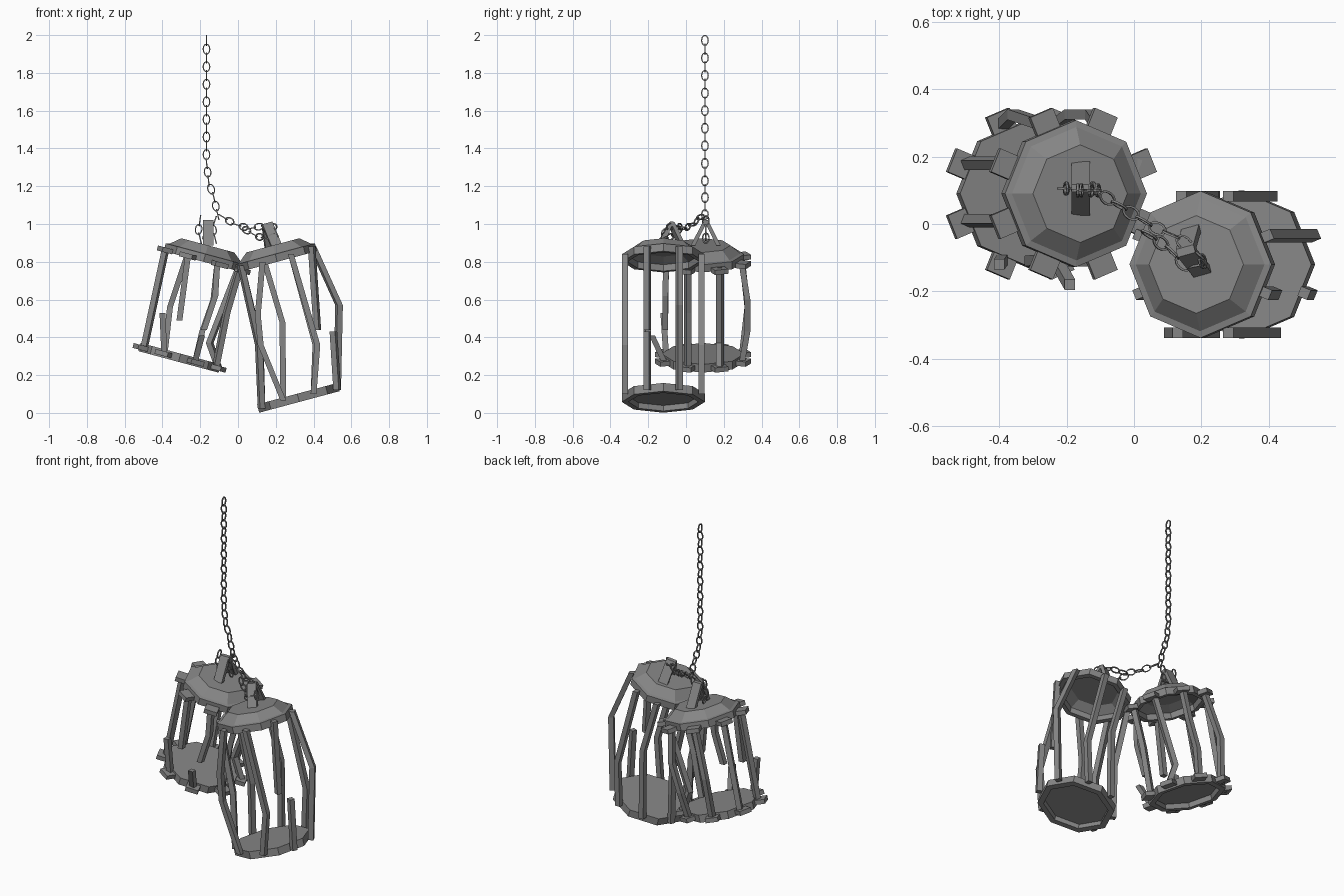
import bpy, bmesh, math
from mathutils import Vector, Matrix

if "Cube" in bpy.data.objects:
    bpy.data.objects.remove(bpy.data.objects["Cube"])

iron = bpy.data.materials.new("grey iron")
iron.diffuse_color = (0.24, 0.24, 0.24, 1)
iron.use_nodes = True
iron.node_tree.nodes["Principled BSDF"].inputs["Base Color"].default_value = iron.diffuse_color


def finish(name, bm, matrix=Matrix()):
    bmesh.ops.remove_doubles(bm, verts=bm.verts, dist=1e-5)
    bmesh.ops.recalc_face_normals(bm, faces=bm.faces)
    me = bpy.data.meshes.new(name)
    bm.to_mesh(me)
    bm.free()
    me.materials.append(iron)
    ob = bpy.data.objects.new(name, me)
    ob.matrix_world = matrix
    bpy.context.collection.objects.link(ob)
    return ob


def lathe(name, profile, matrix, n=8):
    """Octagonal solid turned from a closed (radius, height) profile."""
    bm = bmesh.new()
    rings = [[bm.verts.new((r * math.cos(k * math.tau / n), r * math.sin(k * math.tau / n), h))
              for k in range(n)] for r, h in profile]
    m = len(profile)
    for i in range(m):
        a, b = rings[i], rings[(i + 1) % m]
        if profile[i][0] == 0 and profile[(i + 1) % m][0] == 0:
            continue
        for k in range(n):
            j = (k + 1) % n
            bm.faces.new((a[k], a[j], b[j], b[k]))
    finish(name, bm, matrix)


def bar(name, points, turn, w=0.031, d=0.031):
    """Square bar swept through points; its ends are cut level."""
    bm = bmesh.new()
    rot = Matrix.Rotation(turn, 3, 'Z')
    corners = [rot @ Vector((sx * w / 2, sy * d / 2, 0))
               for sx, sy in ((-1, -1), (1, -1), (1, 1), (-1, 1))]
    rings = [[bm.verts.new(Vector(p) + c) for c in corners] for p in points]
    for a, b in zip(rings, rings[1:]):
        for k in range(4):
            bm.faces.new((a[k], a[(k + 1) % 4], b[(k + 1) % 4], b[k]))
    bm.faces.new(rings[0])
    bm.faces.new(rings[-1])
    finish(name, bm)


def frame(x, y, z, tilt):
    return Matrix.Translation((x, y, z)) @ Matrix.Rotation(math.radians(tilt), 4, 'Y')


LID = [(0.218, 0), (0.218, 0.042), (0.198, 0.046), (0.145, 0.09), (0, 0.09),
       (0, 0.065), (0.135, 0.065), (0.19, 0.035), (0.19, 0)]
FLOOR = [(0.22, 0), (0.22, 0.045), (0, 0.045), (0, 0.03), (0.185, 0.03), (0.185, 0)]


def handle(name, matrix):
    """Bent strap forming an upright triangle."""
    bm = bmesh.new()
    outer = [(-0.08, 0), (-0.012, 0.135), (0.012, 0.135), (0.08, 0)]
    inner = [(-0.056, 0), (-0.003, 0.108), (0.003, 0.108), (0.056, 0)]
    loops = [[bm.verts.new((x, y, z)) for y, z in line]
             for line in (outer, inner) for x in (-0.028, 0.028)]
    o0, o1, i0, i1 = loops
    for k in range(3):
        for a, b in ((o0, o1), (i0, i1), (o0, i0), (o1, i1)):
            bm.faces.new((a[k], a[k + 1], b[k + 1], b[k]))
    for k in (0, 3):
        bm.faces.new((o0[k], o1[k], i1[k], i0[k]))
    finish(name, bm, matrix)


# Left cage: lid, floor and handle
left_lid = frame(-0.183, 0.09, 0.80, 15)
left_floor = frame(-0.315, 0.09, 0.27, 15)
lathe("left_lid", LID, left_lid)
lathe("left_floor", FLOOR, left_floor)
handle("left_handle", Matrix.Translation((-0.158, 0.105, 0.885)))

# Left cage: tabs that hold the bars
for label, base, h in (("upper", left_lid, 0.008), ("lower", left_floor, 0.022)):
    for k in range(8):
        bm = bmesh.new()
        bmesh.ops.create_cube(bm, size=1, matrix=Matrix.Diagonal((0.06, 0.075, 0.026, 1)))
        a = math.radians(22.5 + 45 * k)
        finish(f"left_{label}_tab_{k}", bm,
               base @ Matrix.Rotation(a, 4, 'Z') @ Matrix.Translation((0.23, 0, h)))

# Right cage: lid, floor and handle
lathe("right_lid", LID, frame(0.208, -0.12, 0.80, -15))
lathe("right_floor", FLOOR, frame(0.325, -0.12, 0.058, -15))
handle("right_handle", frame(0.188, -0.08, 0.875, -15) @ Matrix.Rotation(math.radians(15), 4, 'Z'))

# Left cage bars, some of them snapped
T = math.radians(22.5)
left_bars = [
    (T, [(-0.385, 0.18, 0.86), (-0.50, 0.18, 0.33)]),
    (-T, [(-0.385, 0.01, 0.86), (-0.50, 0.01, 0.33)]),
    (0, [(-0.27, 0.295, 0.83), (-0.36, 0.325, 0.56), (-0.39, 0.295, 0.30)]),
    (0, [(-0.265, -0.105, 0.83), (-0.31, -0.11, 0.49)]),
    (0, [(-0.40, -0.12, 0.53), (-0.39, -0.105, 0.30)]),
    (0, [(-0.11, 0.295, 0.79), (-0.13, 0.325, 0.60), (-0.19, 0.325, 0.43), (-0.23, 0.295, 0.26)]),
    (0, [(-0.11, -0.105, 0.79), (-0.12, -0.11, 0.62), (-0.18, -0.11, 0.44)]),
    (0, [(-0.19, -0.18, 0.41), (-0.23, -0.11, 0.26)]),
    (-T, [(0.005, 0.18, 0.77), (-0.15, 0.18, 0.37), (-0.10, 0.18, 0.23)]),
    (T, [(0.01, 0.01, 0.77), (-0.06, 0.01, 0.53), (-0.12, 0.01, 0.23)]),
]
for i, (turn, pts) in enumerate(left_bars):
    bar(f"left_bar_{i}", pts, turn)

# Right cage bars, some bent and one snapped
right_bars = [
    (0, [(0.13, -0.323, 0.80), (0.105, -0.323, 0.52), (0.12, -0.323, 0.36), (0.24, -0.323, 0.065)]),
    (0, [(0.28, -0.323, 0.84), (0.42, -0.323, 0.36), (0.40, -0.323, 0.10)]),
    (0, [(0.14, 0.083, 0.80), (0.235, 0.083, 0.48), (0.24, 0.083, 0.065)]),
    (0, [(0.28, 0.083, 0.84), (0.41, 0.083, 0.36), (0.40, 0.083, 0.10)]),
    (T, [(0.015, -0.205, 0.78), (0.11, -0.205, 0.36), (0.125, -0.205, 0.022)]),
    (-T, [(0.015, -0.035, 0.78), (0.115, -0.035, 0.36), (0.125, -0.035, 0.022)]),
    (T, [(0.395, -0.035, 0.88), (0.535, -0.035, 0.57), (0.525, -0.035, 0.12)]),
    (-T, [(0.39, -0.205, 0.88), (0.42, -0.205, 0.44)]),
    (-T, [(0.505, -0.205, 0.43), (0.525, -0.205, 0.12)]),
]
for i, (turn, pts) in enumerate(right_bars):
    bar(f"right_bar_{i}", pts, turn)


def chain(name, points, pitch=0.0465):
    """Oval links laid along a path, each turned a quarter from the last."""
    pts = [Vector(p) for p in points]
    bm = bmesh.new()
    dist, link, start = pitch * 0.6, 1, 0.0
    for a, b in zip(pts, pts[1:]):
        step = b - a
        while dist <= start + step.length:
            d = step.normalized()
            side = Vector((0, 1, 0)) if abs(d.y) < 0.9 else Vector((1, 0, 0))
            x = side.cross(d).normalized()
            y = d.cross(x)
            if link % 2:
                x, y = y, -x
            mid = a + d * (dist - start)
            rings = []
            for i in range(12):
                t = math.tau * i / 12
                c, s = math.cos(t), math.sin(t)
                out = x * c + d * s
                rings.append([bm.verts.new(mid + x * c * 0.0175 + d * s * 0.0265
                              + (out * math.cos(q) + y * math.sin(q)) * 0.0045)
                              for q in (math.pi / 4 + math.pi / 2 * j for j in range(4))])
            for i in range(12):
                p, n = rings[i], rings[(i + 1) % 12]
                for j in range(4):
                    bm.faces.new((p[j], p[(j + 1) % 4], n[(j + 1) % 4], n[j]))
            dist += pitch
            link += 1
        start += step.length
    finish(name, bm)


# Hanging chain, the loop through the left handle, and the run to the right handle
chain("hanging_chain", [(-0.167, 0.1, 2.0), (-0.167, 0.1, 1.33), (-0.155, 0.1, 1.22),
                        (-0.13, 0.1, 1.15), (-0.105, 0.1, 1.04)])
chain("left_handle_chain", [(-0.115, 0.105, 1.04), (-0.135, 0.105, 0.98), (-0.12, 0.105, 0.92),
                            (-0.16, 0.105, 0.93), (-0.20, 0.105, 0.92), (-0.21, 0.105, 0.96),
                            (-0.20, 0.105, 1.03)])
chain("right_handle_chain", [(-0.10, 0.09, 1.05), (-0.02, 0.04, 1.0), (0.06, -0.01, 0.975),
                             (0.13, -0.04, 0.99), (0.19, -0.09, 0.985), (0.21, -0.12, 0.94),
                             (0.16, -0.13, 0.92), (0.10, -0.07, 0.935), (0.04, -0.03, 0.97)])
